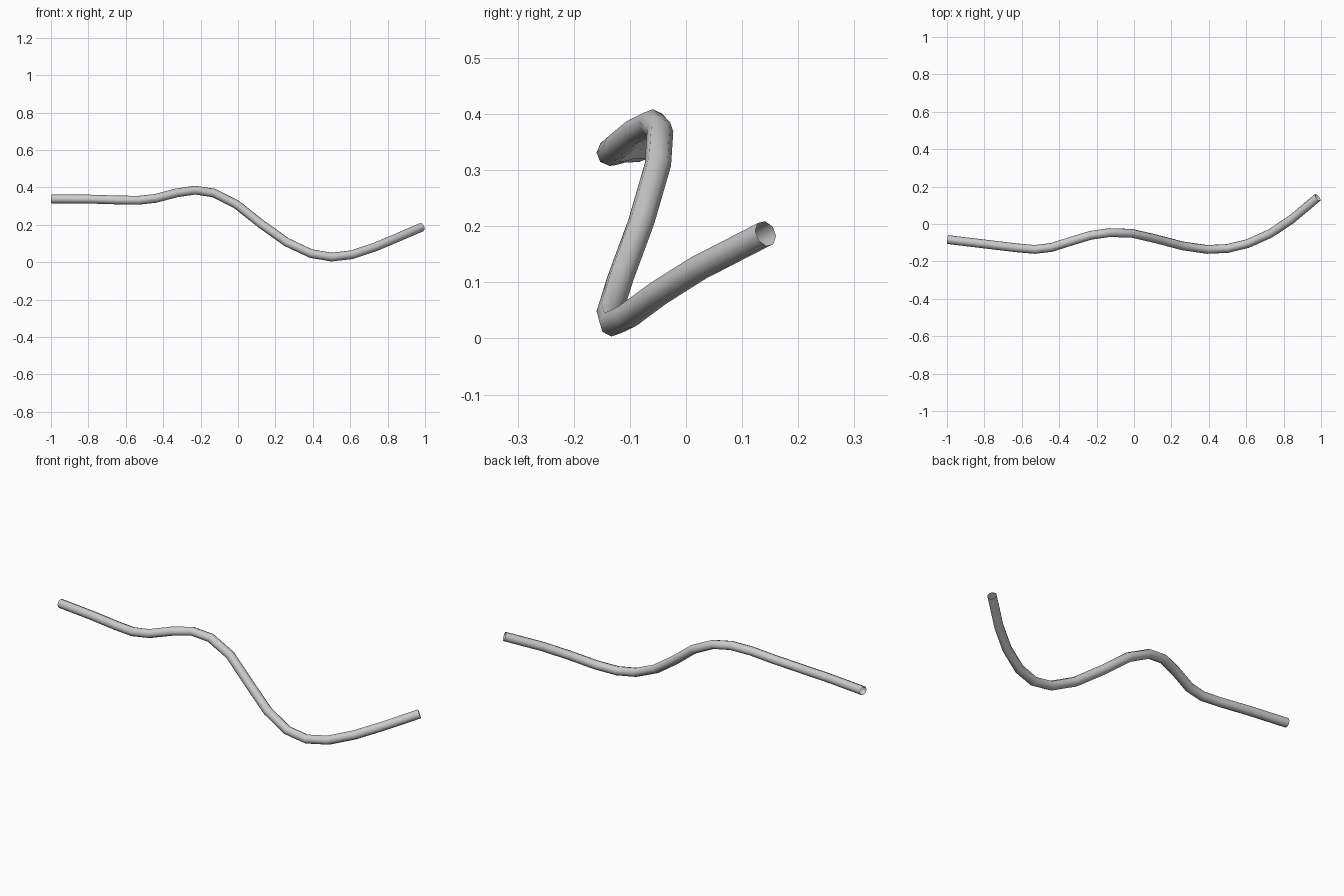
import bpy

if "Cube" in bpy.data.objects:
    bpy.data.objects.remove(bpy.data.objects["Cube"])

# Centre line of the bent tube (x, y, z)
path = [
    (-0.998, -0.083, 0.338), (-0.79, -0.108, 0.337), (-0.63, -0.127, 0.332),
    (-0.53, -0.136, 0.331), (-0.44, -0.125, 0.341), (-0.33, -0.090, 0.370),
    (-0.23, -0.060, 0.385), (-0.13, -0.046, 0.370), (-0.01, -0.050, 0.310),
    (0.12, -0.080, 0.207), (0.26, -0.117, 0.107), (0.39, -0.136, 0.046),
    (0.50, -0.131, 0.027), (0.61, -0.104, 0.040), (0.73, -0.050, 0.080),
    (0.84, 0.023, 0.126), (0.982, 0.142, 0.187),
]

# Open-ended eight-sided tube swept along the path
curve = bpy.data.curves.new("bent_tube", 'CURVE')
curve.dimensions = '3D'
curve.bevel_depth = 0.0235
curve.bevel_resolution = 2
curve.use_fill_caps = False
spline = curve.splines.new('POLY')
spline.points.add(len(path) - 1)
for point, co in zip(spline.points, path):
    point.co = (*co, 1.0)
spline.use_smooth = True
tube = bpy.data.objects.new("bent_tube", curve)
bpy.context.collection.objects.link(tube)

# Turn the sweep into a smooth-shaded mesh
bpy.context.view_layer.objects.active = tube
tube.select_set(True)
bpy.ops.object.convert(target='MESH')
tube = bpy.context.object
tube.name = "bent_tube"
bpy.ops.object.shade_smooth()
